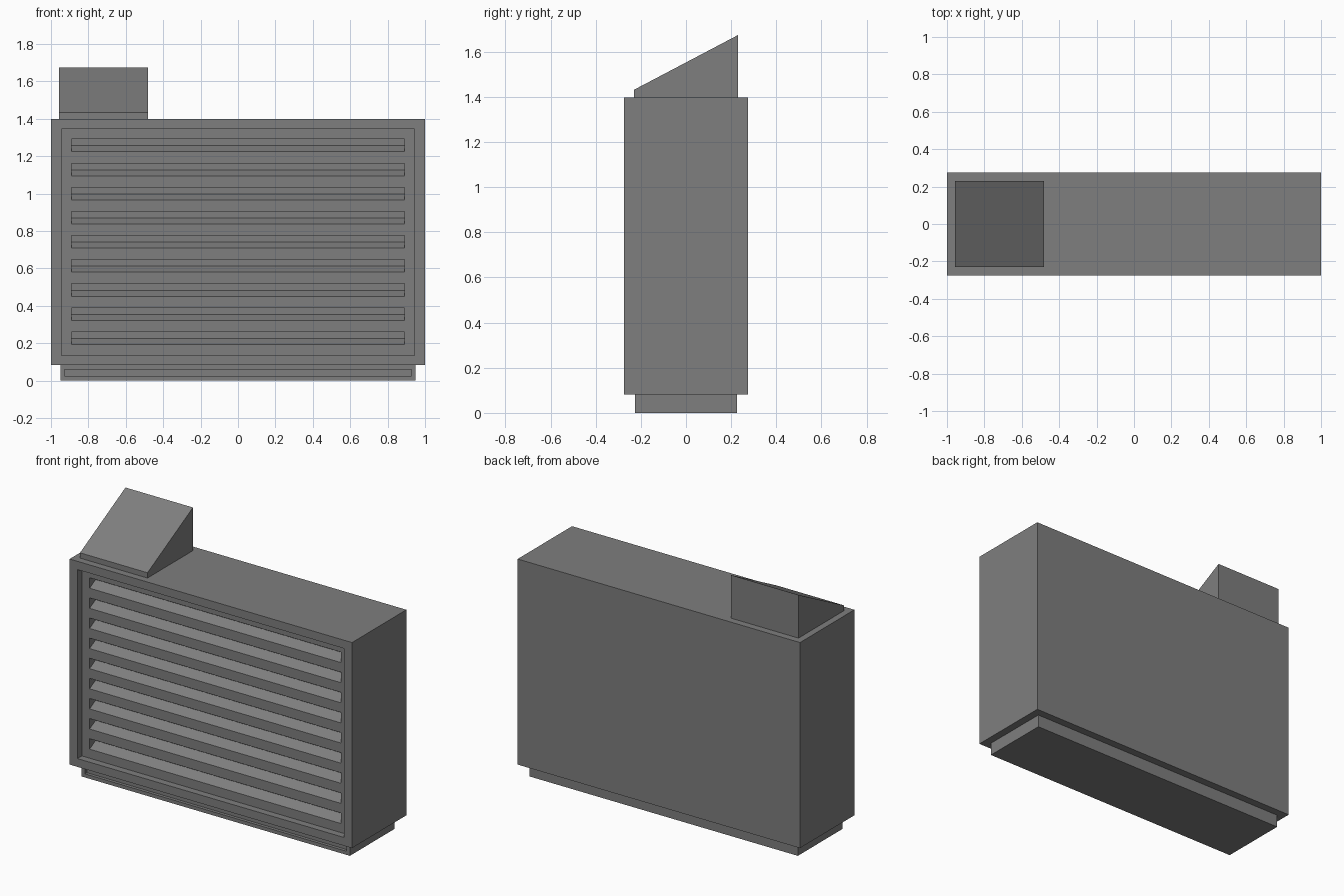
import bpy, bmesh

if "Cube" in bpy.data.objects:
    bpy.data.objects.remove(bpy.data.objects["Cube"])

# Dark grey paint for every part
paint = bpy.data.materials.new("dark_grey")
paint.diffuse_color = (0.21, 0.21, 0.21, 1)
paint.use_nodes = True
paint.node_tree.nodes["Principled BSDF"].inputs["Base Color"].default_value = paint.diffuse_color


def prism(name, profile, x0, x1):
    """Extrude a (y, z) profile along x from x0 to x1."""
    bm = bmesh.new()
    face = bm.faces.new([bm.verts.new((x0, y, z)) for y, z in profile])
    ext = bmesh.ops.extrude_face_region(bm, geom=[face])
    verts = [v for v in ext["geom"] if isinstance(v, bmesh.types.BMVert)]
    bmesh.ops.translate(bm, verts=verts, vec=(x1 - x0, 0, 0))
    bmesh.ops.recalc_face_normals(bm, faces=bm.faces[:])
    mesh = bpy.data.meshes.new(name)
    bm.to_mesh(mesh)
    bm.free()
    mesh.materials.append(paint)
    obj = bpy.data.objects.new(name, mesh)
    bpy.context.collection.objects.link(obj)
    return obj


def box(name, x, y0, y1, z0, z1):
    return prism(name, [(y0, z0), (y1, z0), (y1, z1), (y0, z1)], -x, x)


def cut(target, cutter):
    mod = target.modifiers.new("cut", 'BOOLEAN')
    mod.operation = 'DIFFERENCE'
    mod.solver = 'EXACT'
    mod.object = cutter
    bpy.context.view_layer.objects.active = target
    bpy.ops.object.modifier_apply(modifier=mod.name)
    bpy.data.objects.remove(cutter)


# Cabinet with a recessed front panel
PANEL_Y = -0.23
cabinet = box("cabinet", 1.0, -0.275, 0.275, 0.082, 1.398)
cut(cabinet, box("panel_cutter", 0.945, -0.4, PANEL_Y, 0.135, 1.345))

# Nine louvre slots with sloping floors
for i in range(9):
    b = 0.193 + i * 0.1288
    t = b + 0.067
    slot = [(PANEL_Y - 0.02, b), (PANEL_Y, b), (PANEL_Y + 0.06, b + 0.032),
            (PANEL_Y + 0.06, t), (PANEL_Y - 0.02, t)]
    cut(cabinet, prism("slot_cutter", slot, -0.89, 0.89))

# Plinth with a shallow front recess
plinth = box("plinth", 0.95, -0.225, 0.225, 0, 0.082)
cut(plinth, box("plinth_cutter", 0.927, -0.3, -0.205, 0.023, 0.06))

# Sloped exhaust hood on top
prism("exhaust_hood", [(-0.23, 1.398), (0.23, 1.398), (0.23, 1.674), (-0.23, 1.432)],
      -0.958, -0.48)
